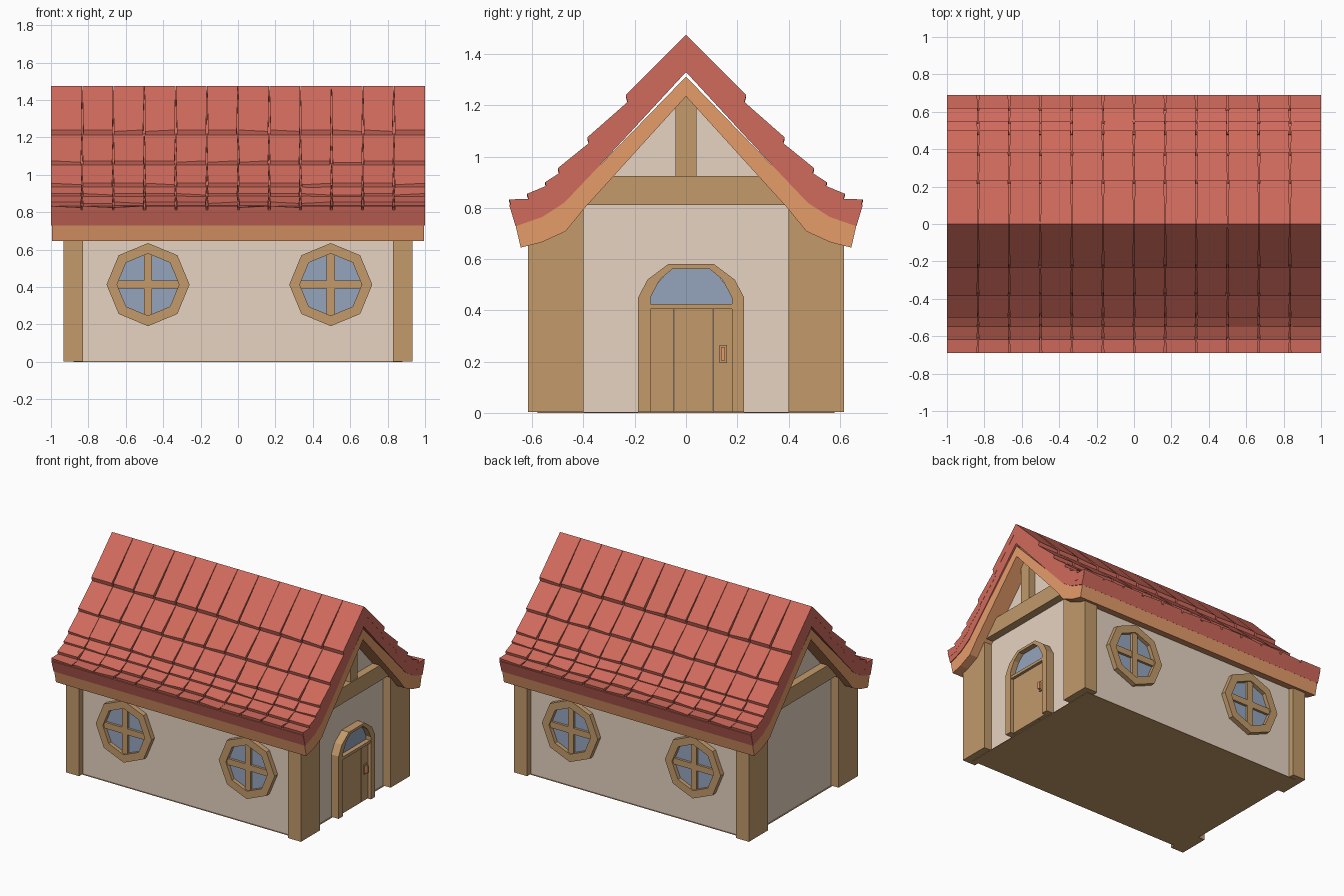
import bpy, bmesh, math, random

random.seed(4)
cube = bpy.data.objects.get("Cube")
if cube:
    bpy.data.objects.remove(cube)


def material(name, rgb):
    lin = [((c / 255 + 0.055) / 1.055) ** 2.4 for c in rgb]
    m = bpy.data.materials.new(name)
    m.use_nodes = True
    m.diffuse_color = (*lin, 1)
    m.node_tree.nodes["Principled BSDF"].inputs["Base Color"].default_value = (*lin, 1)
    return m


RED = material("roof red", (208, 106, 92))
TRIM = material("trim orange", (230, 156, 106))
WOOD = material("timber brown", (194, 154, 107))
PLASTER = material("plaster cream", (230, 211, 194))
GLASS = material("glass blue", (149, 165, 190))


def along_x(u, v, d):
    return (d, u, v)


def along_y(u, v, d):
    return (u, d, v)


def loft(bm, sections, closed=False):
    """Skin equal-length sections; cap the ends unless closed."""
    rings = [[bm.verts.new(p) for p in s] for s in sections]
    n = len(rings[0])
    pairs = list(zip(rings, rings[1:]))
    if closed:
        pairs.append((rings[-1], rings[0]))
    else:
        bm.faces.new(rings[0])
        bm.faces.new(rings[-1][::-1])
    for a, b in pairs:
        for i in range(n):
            bm.faces.new((a[i], a[(i + 1) % n], b[(i + 1) % n], b[i]))


def finish(bm, name, mat):
    bmesh.ops.recalc_face_normals(bm, faces=bm.faces)
    mesh = bpy.data.meshes.new(name)
    bm.to_mesh(mesh)
    bm.free()
    mesh.materials.append(mat)
    obj = bpy.data.objects.new(name, mesh)
    bpy.context.collection.objects.link(obj)


def prism(name, pts, place, d0, d1, mat):
    bm = bmesh.new()
    loft(bm, [[place(u, v, d) for u, v in pts] for d in (d0, d1)])
    finish(bm, name, mat)


def band(name, outer, inner, place, d0, d1, mat, closed=False):
    """Solid strip between two outlines."""
    bm = bmesh.new()
    loft(bm, [[place(*o, d0), place(*i, d0), place(*i, d1), place(*o, d1)]
              for o, i in zip(outer, inner)], closed)
    finish(bm, name, mat)


def rect(u0, u1, v0, v1):
    return [(u0, v0), (u1, v0), (u1, v1), (u0, v1)]


def mirrored(half):
    """Full outline from a half that starts on the centre line."""
    return [(-u, v) for u, v in half[:0:-1]] + half


# Walls and floor
WALL_X, WALL_Y = 0.872, 0.575
prism("walls", mirrored([(0, 1.26), (0.46, 0.75), (WALL_Y, 0.7), (WALL_Y, 0.004)]),
      along_x, -WALL_X, WALL_X, PLASTER)
prism("floor", rect(-0.58, 0.58, 0, 0.004), along_x, -0.88, 0.88, WOOD)

# Corner posts
post = [(0.4, 0.003), (0.617, 0.003), (0.617, 0.69), (0.47, 0.74), (0.4, 0.82)]
for sx, end in ((1, "right"), (-1, "left")):
    for sy, side in ((1, "back"), (-1, "front")):
        prism(f"{side}_{end}_post", [(sy * u, v) for u, v in post],
              along_x, sx * 0.83, sx * 0.932, WOOD)
    # Gable tie beam
    prism(f"{end}_gable_beam", [(-0.4, 0.812), (0.4, 0.812), (0.3, 0.925), (-0.3, 0.925)],
          along_x, sx * 0.83, sx * 0.928, WOOD)
prism("gable_king_post", rect(-0.04, 0.04, 0.92, 1.25), along_x, 0.83, 0.922, WOOD)

# Roof lining and roof slab
lining_top = [(0, 1.312), (0.4, 0.9), (0.475, 0.82), (0.56, 0.765), (0.665, 0.732)]
lining_low = [(0, 1.235), (0.395, 0.8), (0.47, 0.708), (0.565, 0.665), (0.645, 0.645)]
band("roof_lining", mirrored(lining_top), mirrored(lining_low), along_x, -0.994, 0.994, TRIM)
slab_top = [(0, 1.45), (0.215, 1.203), (0.365, 1.043), (0.475, 0.928), (0.54, 0.873),
            (0.61, 0.825), (0.69, 0.812)]
slab_low = [(0, 1.33), (0.18, 1.135), (0.33, 0.973), (0.42, 0.878), (0.475, 0.82),
            (0.56, 0.765), (0.665, 0.728)]
band("roof_slab", mirrored(slab_top), mirrored(slab_low), along_x, -0.999, 0.999, RED)

# Roof tiles: wedge gaps that widen down the slope
rows = [((0, 1.475), (0.235, 1.24)), ((0.22, 1.22), (0.385, 1.075)),
        ((0.37, 1.06), (0.5, 0.955)), ((0.48, 0.945), (0.55, 0.9)),
        ((0.54, 0.888), (0.62, 0.855)), ((0.61, 0.835), (0.69, 0.833))]
COLUMNS = 12
step = 2 / COLUMNS
for side, sy in (("front", -1), ("back", 1)):
    bm = bmesh.new()
    for (y0, z0), (y1, z1) in rows:
        for c in range(COLUMNS):
            ends = []
            for k, s in ((c, 1), (c + 1, -1)):
                x = -1 + k * step
                edge = k in (0, COLUMNS)
                gap = 0 if edge else s * random.uniform(0.003, 0.008)
                top = gap * 0.2
                drop = 0 if edge else random.choice((0, 0, 0.008))
                ends.append([(x + top, sy * y0, z0),
                             (x + gap, sy * y1, z1 - drop),
                             (x + gap, sy * (y1 - 0.014), z1 - 0.055),
                             (x + top, sy * max(0, y0 - 0.012), z0 - 0.05)])
            loft(bm, ends)
    finish(bm, f"{side}_roof_tiles", RED)


# Round windows on both long walls
def octagon(cx, cz, r):
    return [(cx + r * math.cos(i * math.pi / 4), cz + r * math.sin(i * math.pi / 4))
            for i in range(8)]


WZ = 0.413
for sy, side in ((-1, "front"), (1, "back")):
    for cx, end in ((-0.481, "right"), (0.496, "left")):
        name = f"{side}_{end}_window"
        band(name + "_frame", octagon(cx, WZ, 0.222), octagon(cx, WZ, 0.166),
             along_y, sy * 0.56, sy * 0.61, WOOD, closed=True)
        prism(name + "_glass", octagon(cx, WZ, 0.175), along_y, sy * 0.56, sy * 0.582, GLASS)
        prism(name + "_mullion", rect(cx - 0.022, cx + 0.022, WZ - 0.165, WZ + 0.165),
              along_y, sy * 0.56, sy * 0.6, WOOD)
        prism(name + "_transom", rect(cx - 0.165, cx + 0.165, WZ - 0.022, WZ + 0.022),
              along_y, sy * 0.56, sy * 0.599, WOOD)

# Arched door on the right end
DY = 0.02


def arch(half):
    return [(u + DY, v) for u, v in mirrored(half)]


frame_out = arch([(0, 0.58), (0.09, 0.58), (0.17, 0.52), (0.207, 0.45), (0.207, 0.003)])
frame_in = arch([(0, 0.562), (0.072, 0.562), (0.122, 0.52), (0.159, 0.45), (0.159, 0.003)])
band("door_frame", frame_out, frame_in, along_x, 0.85, 0.93, WOOD)
prism("door_fanlight", arch([(0, 0.565), (0.08, 0.565), (0.165, 0.465), (0.165, 0.41)]),
      along_x, 0.85, 0.892, GLASS)
prism("door_transom", rect(DY - 0.16, DY + 0.16, 0.405, 0.425), along_x, 0.85, 0.925, WOOD)
edges = [DY - 0.16, -0.045, 0.105, DY + 0.16]
for i, (a, b) in enumerate(zip(edges, edges[1:])):
    prism(f"door_plank_{i + 1}", rect(a + 0.001, b - 0.001, 0.004, 0.405),
          along_x, 0.85, 0.905, WOOD)
prism("door_handle_plate", rect(0.13, 0.16, 0.195, 0.265), along_x, 0.9, 0.914, WOOD)
prism("door_handle", rect(0.137, 0.153, 0.205, 0.255), along_x, 0.905, 0.93, TRIM)
